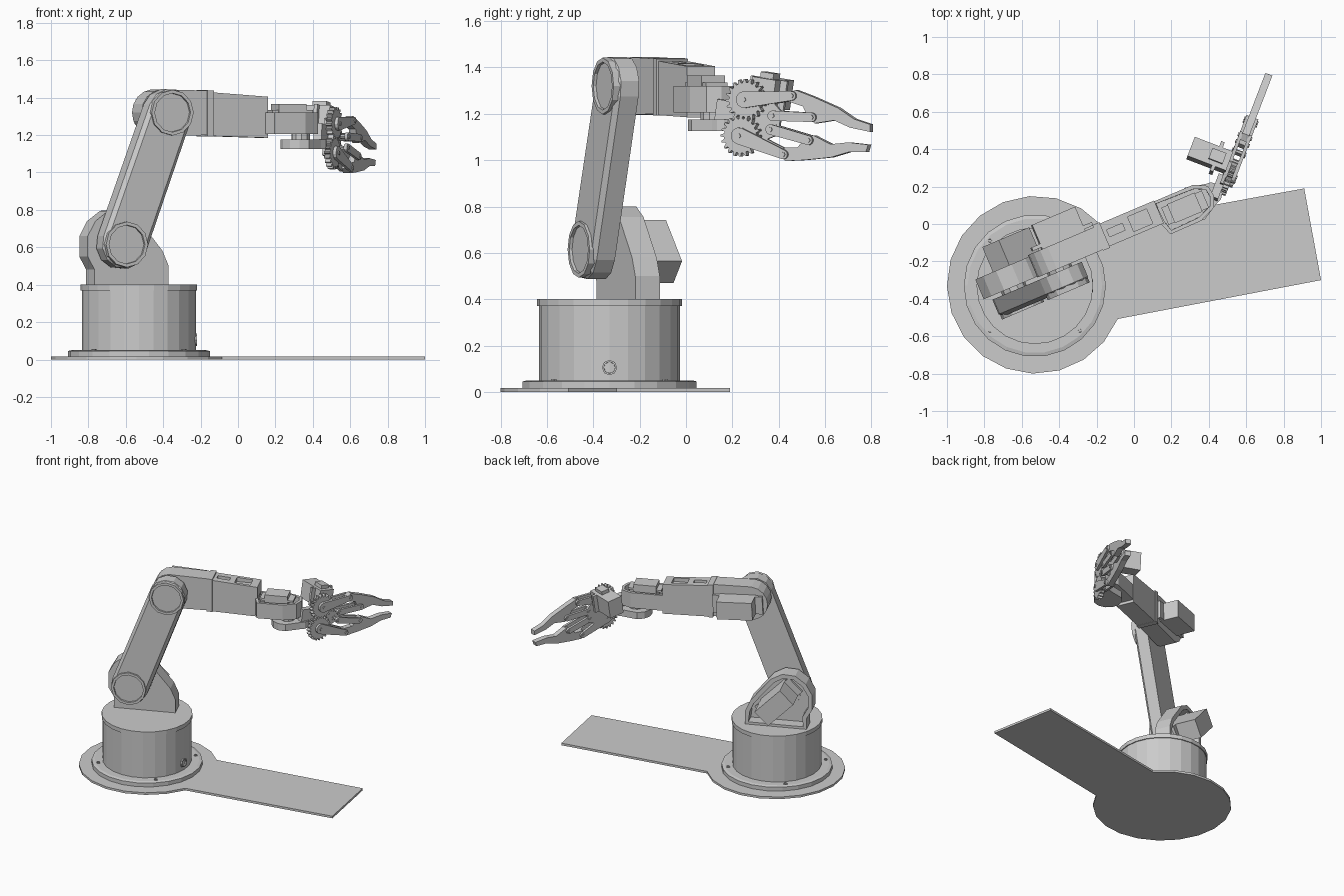
import bpy, bmesh
from math import sin, cos, pi, radians, atan2
from mathutils import Matrix, Vector

if "Cube" in bpy.data.objects:
    bpy.data.objects.remove(bpy.data.objects["Cube"])

# Frames: world, arm (x forward, y to the servo side), gripper (x towards the tips)
WORLD = Matrix.Identity(4)
BASE = Matrix.Translation((-0.53, -0.33, 0))
ARM = BASE @ Matrix.Rotation(radians(23), 4, 'Z')
GRIP = (Matrix.Translation((0.51, 0.25, 1.183)) @ Matrix.Rotation(radians(69), 4, 'Z')
        @ Matrix.Rotation(radians(8.6), 4, 'Y'))


def prism(name, pts, a, b, frame=WORLD, axis='z', steps=()):
    """Extrude a 2D outline from a to b; steps are (inset, depth) moves on the cap at b."""
    bm = bmesh.new()
    put = (lambda p, t: (p[0], p[1], t)) if axis == 'z' else \
          (lambda p, t: (p[0], t, p[1])) if axis == 'y' else (lambda p, t: (t, p[0], p[1]))
    lo = [bm.verts.new(put(p, a)) for p in pts]
    hi = [bm.verts.new(put(p, b)) for p in pts]
    bm.faces.new(lo)
    cap = bm.faces.new(hi)
    n = len(pts)
    for i in range(n):
        bm.faces.new((lo[i], lo[(i + 1) % n], hi[(i + 1) % n], hi[i]))
    bmesh.ops.recalc_face_normals(bm, faces=bm.faces)
    for thick, depth in steps:
        bmesh.ops.inset_individual(bm, faces=[cap], thickness=thick, depth=depth)
    bm.transform(frame)
    me = bpy.data.meshes.new(name)
    bm.to_mesh(me)
    bm.free()
    ob = bpy.data.objects.new(name, me)
    bpy.context.collection.objects.link(ob)
    return ob


def box(name, lo, hi, frame=WORLD):
    pts = [(lo[0], lo[1]), (hi[0], lo[1]), (hi[0], hi[1]), (lo[0], hi[1])]
    return prism(name, pts, lo[2], hi[2], frame)


def arc(c, r, a0, a1, n):
    return [(c[0] + r * cos(a0 + (a1 - a0) * i / n), c[1] + r * sin(a0 + (a1 - a0) * i / n))
            for i in range(n + 1)]


def circle(c, r, n):
    return arc(c, r, 0, 2 * pi, n)[:-1]


def capsule(c0, r0, c1, r1, n=6):
    a = atan2(c1[1] - c0[1], c1[0] - c0[0])
    return arc(c1, r1, a - pi / 2, a + pi / 2, n) + arc(c0, r0, a + pi / 2, a + 1.5 * pi, n)


# Floor plate: disc with a long tongue
plate = arc((-0.525, -0.325), 0.475, radians(42), radians(337.4), 17)
prism("floor_plate", plate + [(1.0, -0.30), (0.91, 0.19)], 0, 0.016)

# Round base with flange, lid, screws and cable socket
prism("base_flange", circle((0, 0), 0.38, 22), 0.014, 0.045, BASE, steps=[(0.02, 0.005)])
prism("base_drum", circle((0, 0), 0.305, 24), 0.04, 0.375, BASE)
prism("base_lid", circle((0, 0), 0.312, 24), 0.37, 0.40, BASE)
for i in range(4):
    a = pi / 4 + i * pi / 2
    prism("flange_screw", circle((0.34 * cos(a), 0.34 * sin(a)), 0.014, 6), 0.04, 0.055, BASE,
          steps=[(0.004, 0), (0.001, -0.006)])
prism("cable_socket", circle((0, 0.105), 0.033, 8), 0.28, 0.312, BASE, 'x',
      [(0.008, 0), (0.001, -0.015)])

# Shoulder bracket: hollow shell open towards the servo
shell = [(-.24, .395), (-.24, .48), (-.28, .55), (-.28, .66), (-.235, .74), (-.16, .795),
         (-.07, .80), (.01, .755), (.155, .58), (.19, .5), (.19, .395)]
prism("shoulder_bracket", shell, 0.04, 0.155, ARM, 'y', [(0.032, 0), (0.001, -0.08)])


def servo(name, c, size, tilt, y0, y1, ear_y, ear):
    """Box motor with mounting ears, turned about the sideways axis."""
    f = ARM @ Matrix.Translation((c[0], 0, c[1])) @ Matrix.Rotation(tilt, 4, 'Y')
    l, h = size[0] / 2, size[1] / 2
    box(name, (-l, y0, -h), (l, y1, h), f)
    box(name + "_ears", (-l - ear, ear_y, -h), (l + ear, ear_y + 0.02, h), f)


servo("shoulder_servo", (-.042, .605), (.25, .135), pi / 4, 0.06, 0.30, 0.13, 0.045)

# Upper arm with chamfered front and recessed joint covers
S, E = (-0.11, 0.615), (0.155, 1.32)
prism("upper_arm", capsule(S, 0.13, E, 0.127), 0.02, -0.065, ARM, 'y', [(0.022, 0.02)])
for nm, c in (("shoulder", S), ("elbow", E)):
    prism(nm + "_cover", circle(c, 0.122, 12), -0.04, -0.098, ARM, 'y',
          [(0.018, 0), (0.002, -0.025)])
    prism(nm + "_hub", circle(c, 0.03, 6), -0.06, -0.08, ARM, 'y')
    prism(nm + "_axle", circle(c, 0.07, 10), 0.0, 0.08, ARM, 'y')

# Forearm: rounded elbow end running into a tapering box
back = arc(E, 0.125, radians(95), radians(265), 8)
fore = prism("forearm", back + [(.44, 1.20), (.44, 1.437)], 0.035, 0.165, ARM, 'y')
box_pts = [(.42, 1.195), (.765, 1.185), (.765, 1.405), (.42, 1.43)]
front = prism("forearm_front", box_pts, 0.038, 0.17, ARM, 'y')
prism("forearm_collar", [(.41, 1.193), (.45, 1.193), (.45, 1.437), (.41, 1.44)], 0.03, 0.178, ARM, 'y')
servo("elbow_servo", (.235, 1.315), (.25, .13), radians(3), 0.15, 0.305, 0.175, 0.05)

# Openings in the top of the forearm
for lo, hi in (((.47, .085, 1.37), (.56, .125, 1.5)), ((.60, .06, 1.385), (.71, .145, 1.5))):
    cut = box("opening_cutter", lo, hi, ARM)
    cut.hide_render = True
    cut.hide_viewport = False
    cut.display_type = 'WIRE'
    m = front.modifiers.new("opening", 'BOOLEAN')
    m.operation, m.object, m.solver = 'DIFFERENCE', cut, 'EXACT'

# Wrist housing, its motor and the turning bracket below
plan = [(.75, .04), (.775, -.03), (.955, -.028), (1.045, .011), (1.07, .07), (1.06, .13),
        (.99, .166), (.75, .166)]
prism("wrist_housing", plan, 1.205, 1.32, ARM, 'z', [(0.022, 0), (0.001, -0.07)])
box("wrist_servo", (.82, .015, 1.22), (.98, .125, 1.365), ARM)
box("wrist_servo_ears", (.785, .02, 1.32), (1.02, .12, 1.335), ARM)
prism("wrist_turntable", capsule((.96, .07), 0.1, (1.06, .085), 0.06), 1.125, 1.175, ARM)
prism("wrist_axle", circle((.97, .07), 0.05, 10), 1.17, 1.21, ARM)

# Gripper mount and motor
box("gripper_mount", (-.14, .015, -.06), (-.01, .06, .06), GRIP)
prism("gripper_back_plate", [(-.06, -.1), (.05, -.11), (.16, -.05), (.16, .05), (.06, .13),
                             (-.06, .1)], 0.018, 0.036, GRIP, 'y')
box("gripper_servo", (.0, .03, .05), (.11, .25, .18), GRIP)
box("gripper_servo_ears", (-.03, .09, .05), (.14, .11, .18), GRIP)
box("gripper_servo_cap", (.025, .06, .17), (.085, .14, .205), GRIP)

# Gears, links, pins and jaws, mirrored about the gripper axis
teeth = 20
gear = []
for i in range(teeth):
    for f, r in ((0, .074), (.3, .074), (.45, .09), (.7, .09)):
        a = 2 * pi * (i + f) / teeth
        gear.append((r * cos(a), r * sin(a)))
jaw = [(.205, .10), (.19, .135), (.225, .155), (.31, .138), (.43, .108), (.51, .072), (.587, .06),
       (.592, .028), (.50, .032), (.42, .052), (.335, .026), (.30, .045), (.27, .09)]
for side, s in (("upper", 1), ("lower", -1)):
    def flip(pts):
        return [(p, q * s) for p, q in pts]

    prism(side + "_gear", flip([(p, q + .079) for p, q in gear]), -.016, .016, GRIP, 'y')
    prism(side + "_jaw", flip(jaw), -.02, .02, GRIP, 'y')
    for y0, y1 in ((-.034, -.016), (.016, .034)):
        prism(side + "_drive_link", flip(capsule((0, .079), .036, (.215, .128), .02)),
              y0, y1, GRIP, 'y')
        prism(side + "_guide_link", flip(capsule((.14, .03), .022, (.32, .05), .02)),
              y0, y1, GRIP, 'y')
    for c in ((0, .079), (.215, .128), (.14, .03), (.32, .05)):
        prism(side + "_pin", flip(circle(c, .011, 6)), -.04, .04, GRIP, 'y')
